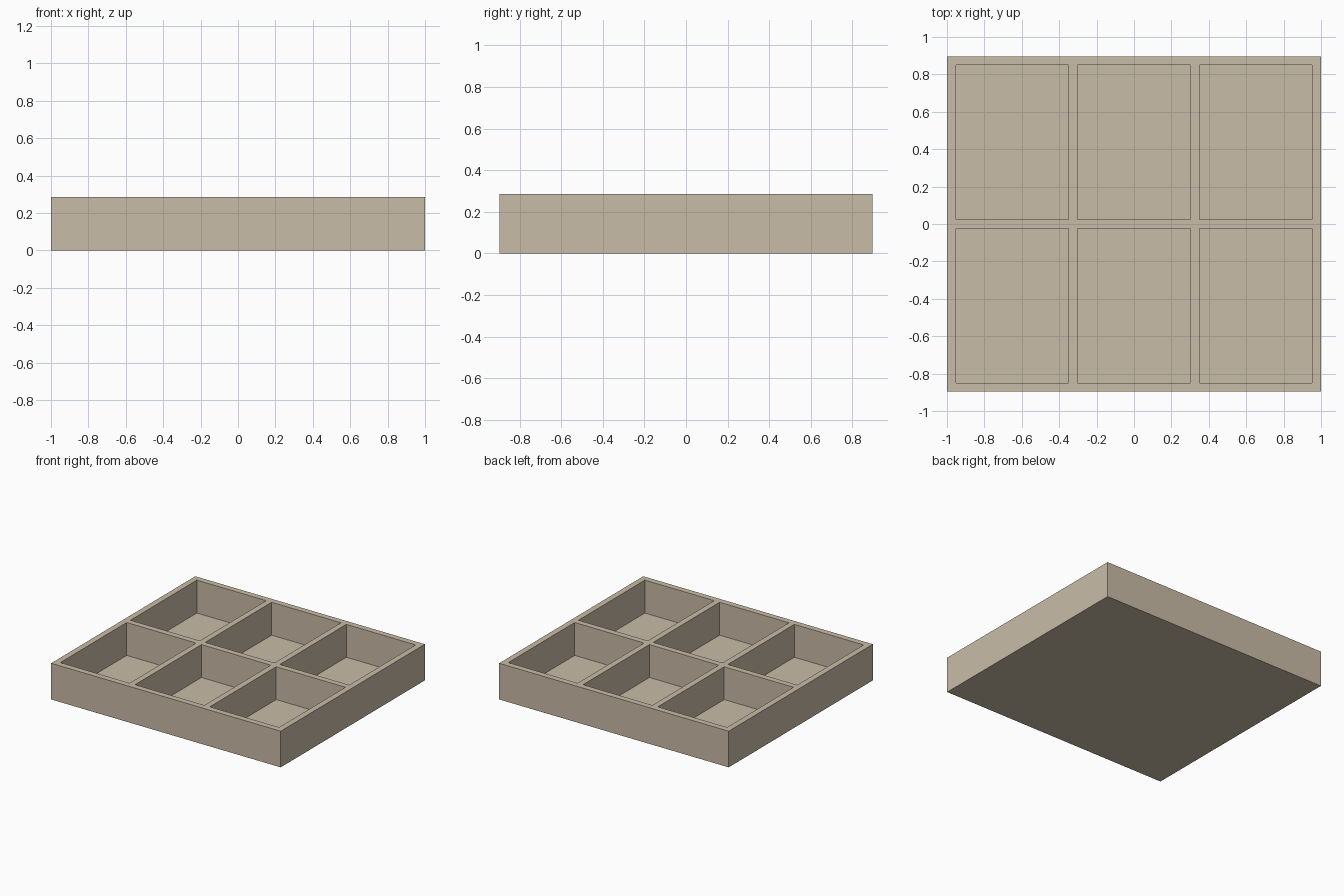
import bpy, bmesh

if "Cube" in bpy.data.objects:
    bpy.data.objects.remove(bpy.data.objects["Cube"])

WIDTH, DEPTH, HEIGHT = 2.0, 1.793, 0.285
WALL, FLOOR = 0.047, 0.026
COLUMNS, ROWS = 3, 2


def wall_lines(size, count):
    """Coordinates of every wall edge across one direction."""
    pocket = (size - WALL * (count + 1)) / count
    lines = []
    for i in range(count + 1):
        start = -size / 2 + i * (pocket + WALL)
        lines += [start, start + WALL]
    return lines


xs = wall_lines(WIDTH, COLUMNS)
ys = wall_lines(DEPTH, ROWS)
bm = bmesh.new()

# Rim grid: odd cells in both directions are the pockets
verts = [[bm.verts.new((x, y, HEIGHT)) for y in ys] for x in xs]
pockets = []
for i in range(len(xs) - 1):
    for j in range(len(ys) - 1):
        face = bm.faces.new((verts[i][j], verts[i + 1][j],
                             verts[i + 1][j + 1], verts[i][j + 1]))
        if i % 2 and j % 2:
            pockets.append(face)

# Outer walls and underside
border = [e for e in bm.edges if e.is_boundary]
skirt = bmesh.ops.extrude_edge_only(bm, edges=border)["geom"]
for v in skirt:
    if isinstance(v, bmesh.types.BMVert):
        v.co.z = 0
bmesh.ops.holes_fill(bm, edges=[e for e in bm.edges if e.is_boundary], sides=0)

# Six compartments sunk to the floor
for face in pockets:
    sunk = bmesh.ops.extrude_discrete_faces(bm, faces=[face])["faces"][0]
    for v in sunk.verts:
        v.co.z = FLOOR

bmesh.ops.recalc_face_normals(bm, faces=bm.faces[:])
mesh = bpy.data.meshes.new("compartment_tray")
bm.to_mesh(mesh)
bm.free()

# Single beige colour
beige = bpy.data.materials.new("beige")
beige.diffuse_color = (0.584, 0.503, 0.386, 1)
beige.use_nodes = True
beige.node_tree.nodes["Principled BSDF"].inputs["Base Color"].default_value = beige.diffuse_color
mesh.materials.append(beige)
tray = bpy.data.objects.new("compartment_tray", mesh)
bpy.context.collection.objects.link(tray)
